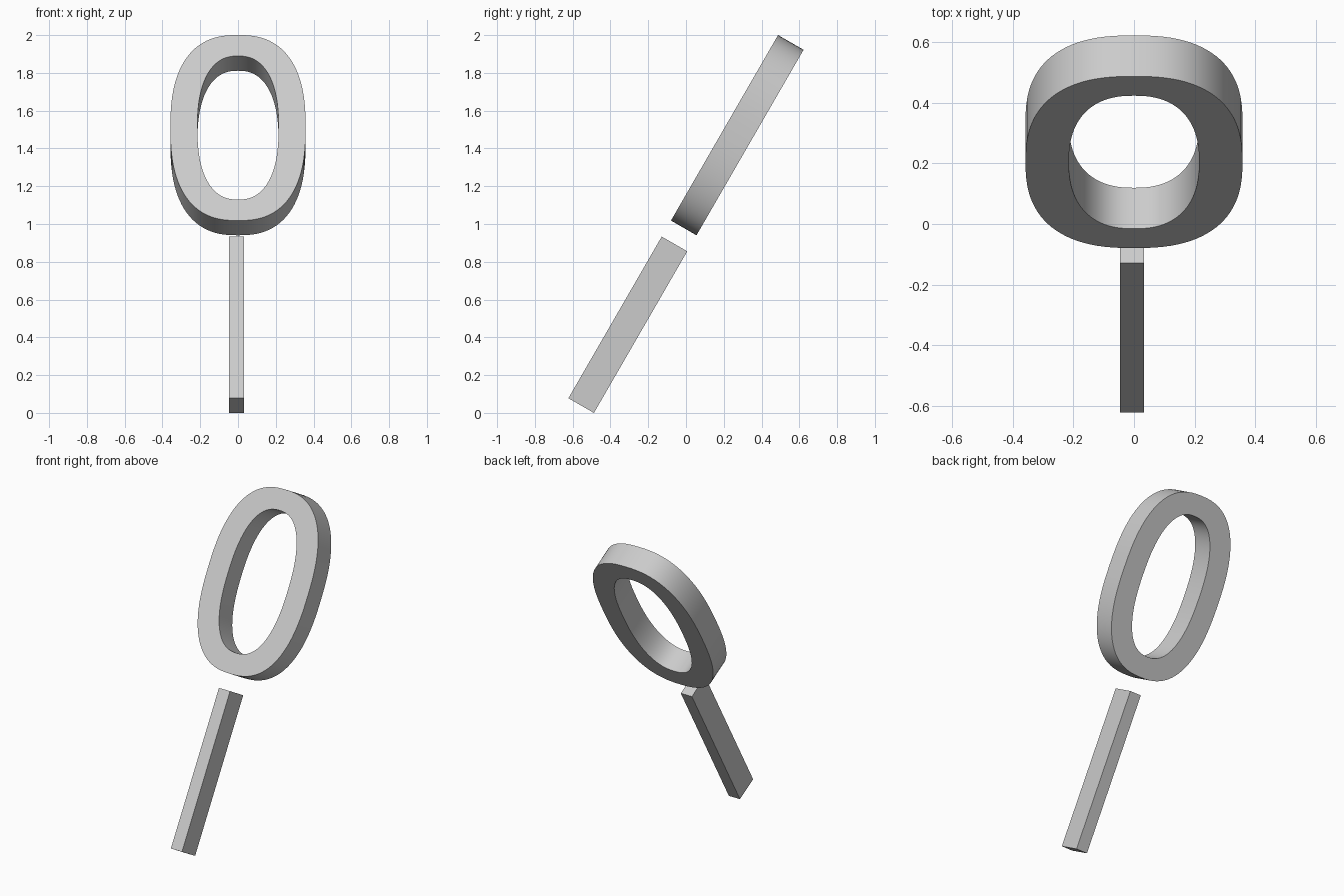
import bpy, bmesh, math
from mathutils import Matrix

cube = bpy.data.objects.get("Cube")
if cube:
    bpy.data.objects.remove(cube, do_unlink=True)

grey = bpy.data.materials.new("light_grey")
grey.use_nodes = True
grey.diffuse_color = (0.6, 0.6, 0.6, 1)
grey.node_tree.nodes["Principled BSDF"].inputs["Base Color"].default_value = (0.6, 0.6, 0.6, 1)

DEPTH = 0.156
# Upright parts lean back 30 degrees about the model's centre
LEAN = Matrix.Translation((0, 0, 1)) @ Matrix.Rotation(math.radians(-30), 4, "X")


def finish(name, bm):
    bmesh.ops.recalc_face_normals(bm, faces=bm.faces)
    bm.transform(LEAN)
    mesh = bpy.data.meshes.new(name)
    bm.to_mesh(mesh)
    bm.free()
    mesh.materials.append(grey)
    obj = bpy.data.objects.new(name, mesh)
    bpy.context.collection.objects.link(obj)
    return obj


def oval(bm, half_w, half_h, y, centre_z, power, steps=96):
    """Loop of vertices around a squarish oval."""
    def bulge(v):
        return math.copysign(abs(v) ** (2 / power), v)
    angles = [2 * math.pi * i / steps for i in range(steps)]
    return [bm.verts.new((half_w * bulge(math.cos(a)), y,
                          centre_z + half_h * bulge(math.sin(a)))) for a in angles]


# Oval ring: outer and inner loops on the front and back, bridged all round
bm = bmesh.new()
loops = [oval(bm, w, h, y, 0.543, p) for w, h, y, p in (
    (0.358, 0.567, -DEPTH / 2, 2.5), (0.358, 0.567, DEPTH / 2, 2.5),
    (0.215, 0.439, DEPTH / 2, 2.4), (0.215, 0.439, -DEPTH / 2, 2.4))]
for k, loop in enumerate(loops):
    other = loops[(k + 1) % 4]
    for i in range(len(loop)):
        j = (i + 1) % len(loop)
        bm.faces.new((loop[i], loop[j], other[j], other[i]))
ring = finish("oval_ring", bm)
bpy.context.view_layer.objects.active = ring
ring.select_set(True)
bpy.ops.object.shade_smooth_by_angle(angle=math.radians(30))

# Straight handle, separated from the ring by a small gap
bm = bmesh.new()
bmesh.ops.create_cube(bm, size=1, matrix=Matrix.Translation((-0.007, 0, -0.616))
                      @ Matrix.Diagonal((0.08, DEPTH, 0.988, 1)))
finish("handle", bm)
